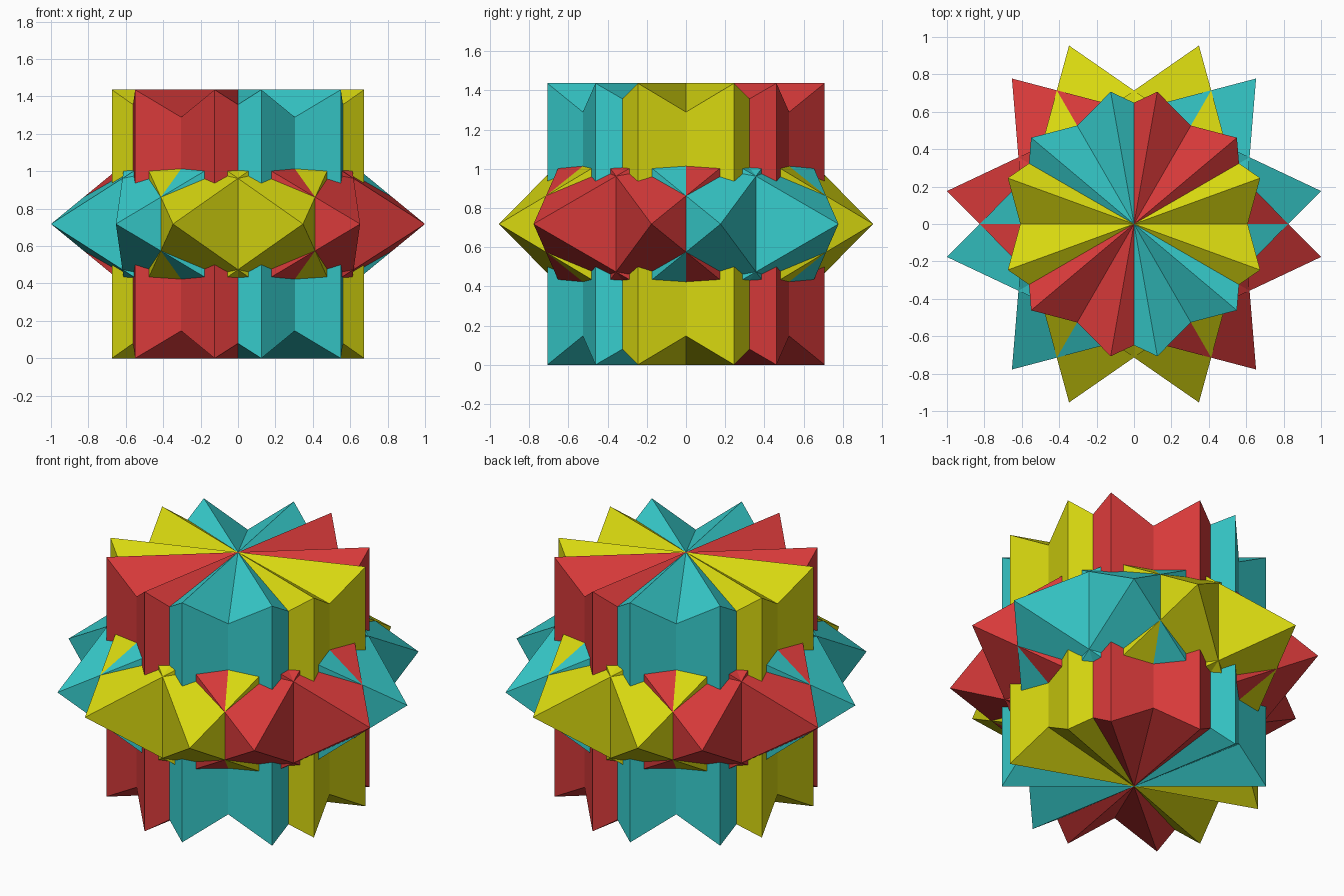
import bpy, bmesh, math
from mathutils import Vector

if "Cube" in bpy.data.objects:
    bpy.data.objects.remove(bpy.data.objects["Cube"])

R = 1 / math.cos(math.radians(10))   # centre-to-corner distance, widest span = 2
H = R / math.sqrt(2)                 # half height of a tilted octahedron
TWIST = 20                           # turn of each pair away from its axis


def flat_colour(name, rgb):
    mat = bpy.data.materials.new(name)
    mat.diffuse_color = (*rgb, 1)
    mat.use_nodes = True
    mat.node_tree.nodes["Principled BSDF"].inputs["Base Color"].default_value = mat.diffuse_color
    return mat


def octahedron(name, angle, mat):
    """Octahedron lying on an edge that points along the given heading."""
    a = math.radians(angle)
    u = Vector((math.cos(a), math.sin(a), 0)) * H
    w = Vector((-math.sin(a), math.cos(a), 0)) * R
    z = Vector((0, 0, H))
    bm = bmesh.new()
    ring = [bm.verts.new(p + z) for p in (u + z, z - u, -u - z, u - z)]
    tips = [bm.verts.new(p + z) for p in (w, -w)]
    for tip in tips:
        for i in range(4):
            bm.faces.new((ring[i], ring[(i + 1) % 4], tip))
    bmesh.ops.recalc_face_normals(bm, faces=bm.faces)
    mesh = bpy.data.meshes.new(name)
    bm.to_mesh(mesh)
    bm.free()
    mesh.materials.append(mat)
    bpy.context.collection.objects.link(bpy.data.objects.new(name, mesh))


# Three colours, each a pair of octahedra turned either way from a shared axis
pairs = [("yellow", 0, (0.68, 0.68, 0.005)),
         ("red", 60, (0.68, 0.042, 0.042)),
         ("teal", 120, (0.038, 0.61, 0.61))]
for colour, axis, rgb in pairs:
    mat = flat_colour(colour, rgb)
    for side, sign in (("left", 1), ("right", -1)):
        octahedron(f"{colour}_octahedron_{side}", axis + sign * TWIST, mat)
